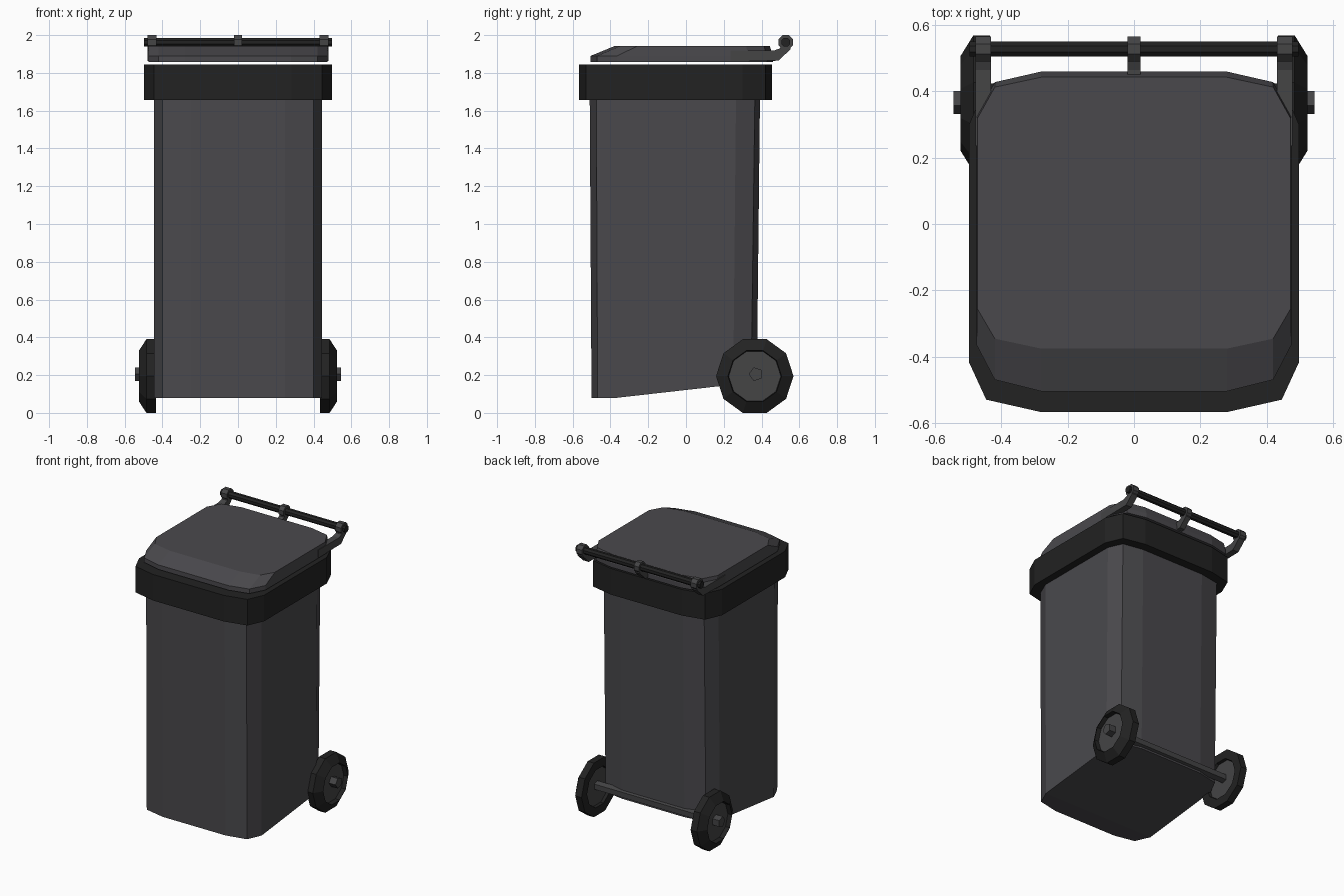
import bpy, bmesh, math

if "Cube" in bpy.data.objects:
    bpy.data.objects.remove(bpy.data.objects["Cube"])


def material(name, rgb):
    m = bpy.data.materials.new(name)
    m.diffuse_color = (*rgb, 1)
    m.use_nodes = True
    m.node_tree.nodes["Principled BSDF"].inputs["Base Color"].default_value = m.diffuse_color
    return m


GREY = material("charcoal grey", (0.068, 0.066, 0.073))
DARK = material("near black", (0.016, 0.016, 0.016))
MID = material("fitting grey", (0.058, 0.058, 0.060))


def finish(name, bm, *mats):
    bmesh.ops.remove_doubles(bm, verts=bm.verts, dist=1e-5)
    bmesh.ops.recalc_face_normals(bm, faces=bm.faces)
    me = bpy.data.meshes.new(name)
    bm.to_mesh(me)
    bm.free()
    for m in mats:
        me.materials.append(m)
    ob = bpy.data.objects.new(name, me)
    bpy.context.collection.objects.link(ob)
    return ob


def loft(name, levels, mat):
    """Stack of half outlines [(x, y, z)...] front to back, mirrored in x and capped."""
    bm = bmesh.new()
    rings = []
    for half in levels:
        full = half + [(-x, y, z) for x, y, z in reversed(half)]
        rings.append([bm.verts.new(p) for p in full])
    n = len(rings[0])
    for a, b in zip(rings, rings[1:]):
        for i in range(n):
            j = (i + 1) % n
            bm.faces.new((a[i], a[j], b[j], b[i]))
    for r in (rings[0], rings[-1]):
        for i in range(n // 2 - 1):
            bm.faces.new((r[i], r[i + 1], r[n - 2 - i], r[n - 1 - i]))
    return finish(name, bm, mat)


def lathe_x(name, profile, sides, y, z, mats, hub=None, phase=0.0):
    """Spin an (x, radius) profile about an x-aligned axle; faces inside hub radius get slot 1."""
    bm = bmesh.new()
    rings = []
    for x, r in profile:
        rings.append([bm.verts.new((x, y + r * math.cos(phase + math.tau * k / sides),
                                    z + r * math.sin(phase + math.tau * k / sides)))
                      for k in range(sides)])
    for (p, a), (q, b) in zip(zip(profile, rings), zip(profile[1:], rings[1:])):
        for k in range(sides):
            m = (k + 1) % sides
            f = bm.faces.new((a[k], a[m], b[m], b[k]))
            if hub and max(p[1], q[1]) <= hub:
                f.material_index = 1
    # collapse zero-radius quads cleanly
    bmesh.ops.dissolve_degenerate(bm, dist=1e-6, edges=bm.edges)
    return finish(name, bm, *mats)


def rod(name, x0, x1, r, sides, y, z, mat, phase=0.0):
    return lathe_x(name, [(x0, 0), (x0, r), (x1, r), (x1, 0)], sides, y, z, [mat], phase=phase)


def plate_x(name, yz, x0, x1, mat):
    """Extrude a side-view profile from x0 to x1."""
    bm = bmesh.new()
    f = bm.faces.new([bm.verts.new((x0, y, z)) for y, z in yz])
    ext = bmesh.ops.extrude_face_region(bm, geom=[f])["geom"]
    bmesh.ops.translate(bm, vec=(x1 - x0, 0, 0),
                        verts=[g for g in ext if isinstance(g, bmesh.types.BMVert)])
    return finish(name, bm, mat)


# Tapered bin body with sloping underside
top = [(0.25, -0.51), (0.40, -0.475), (0.445, -0.37), (0.445, 0.265), (0.40, 0.365), (0.25, 0.392)]
low = [(0.25, -0.50), (0.40, -0.468), (0.445, -0.365), (0.445, 0.25), (0.40, 0.345), (0.25, 0.375)]
loft("bin_body", [[(x, y, 0.08 + max(0, y + 0.365) * 0.113) for x, y in low],
                  [(x, y, 1.70) for x, y in top]], GREY)

# Rim collar
rim = [(0.283, -0.567), (0.446, -0.53), (0.498, -0.417), (0.498, 0.30), (0.446, 0.42), (0.283, 0.455)]
loft("rim_collar", [[(x, y, z) for x, y in rim] for z in (1.657, 1.845)], DARK)

# Lid with sloped front
base = [(0.28, -0.505), (0.42, -0.47), (0.475, -0.365), (0.475, 0.33), (0.42, 0.428), (0.28, 0.46)]
crown = [(0.28, -0.376), (0.42, -0.346), (0.473, -0.255), (0.473, 0.318), (0.42, 0.413), (0.28, 0.443)]
loft("lid", [[(x, y, 1.857) for x, y in base],
             [(x, y, 1.89) for x, y in base],
             [(x, y, 1.943) for x, y in crown]], GREY)

# Handle bar, its brackets and collars
BY, BZ = 0.528, 1.962
rod("handle_bar", -0.497, 0.497, 0.025, 8, BY, BZ, DARK, math.pi / 8)
elbow = [(0.49, 1.865), (0.553, 1.925), (0.55, 1.955), (0.505, 1.955), (0.498, 1.93), (0.465, 1.918)]
for tag, x0, x1, y0 in (("left", -0.479, -0.432, 0.235), ("middle", -0.02, 0.02, 0.42),
                        ("right", 0.432, 0.479, 0.235)):
    plate_x(f"handle_bracket_{tag}", [(y0, 1.862)] + elbow + [(y0, 1.918)], x0, x1, MID)
    rod(f"handle_collar_{tag}", x0, x1, 0.041, 8, BY, BZ, MID, math.pi / 8)

# Axle, wheels with recessed hubs, and end caps
WY, WZ = 0.364, 0.195
rod("axle", -0.46, 0.46, 0.032, 5, WY + 0.004, 0.202, MID, math.pi)
tyre = [(0.455, 0), (0.455, 0.138), (0.435, 0.142), (0.435, 0.205), (0.485, 0.205),
        (0.524, 0.142), (0.492, 0.138), (0.492, 0)]
for tag, s in (("left", -1), ("right", 1)):
    lathe_x(f"wheel_{tag}", [(s * x, r) for x, r in tyre], 10, WY, WZ, [DARK, MID], hub=0.139)
    rod(f"axle_cap_{tag}", s * 0.46, s * 0.545, 0.038, 5, WY + 0.006, 0.205, MID, math.pi)
